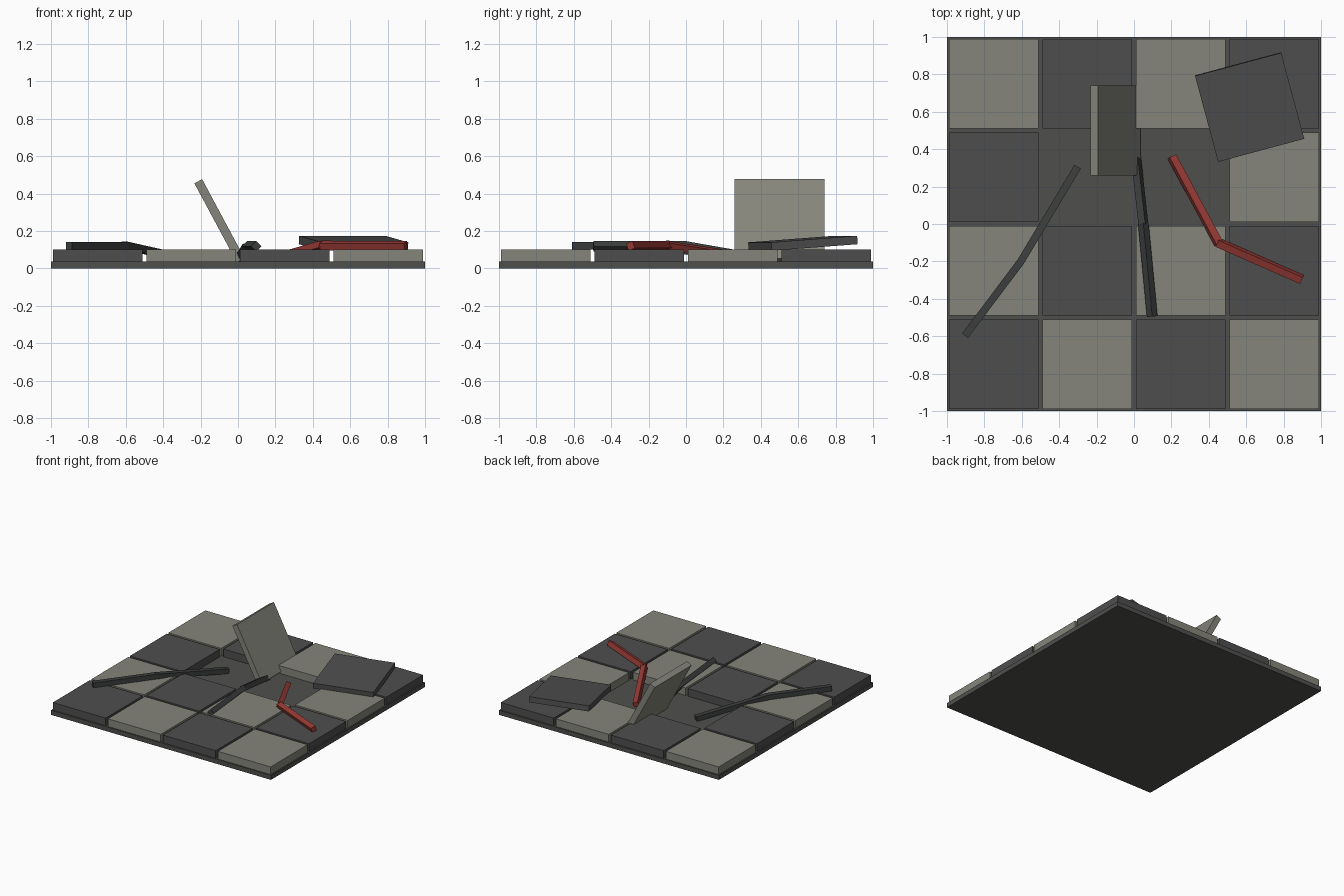
import bpy, math
from mathutils import Vector, Matrix

if "Cube" in bpy.data.objects:
    bpy.data.objects.remove(bpy.data.objects["Cube"])


def material(name, rgb):
    m = bpy.data.materials.new(name)
    m.diffuse_color = (*rgb, 1)
    m.use_nodes = True
    m.node_tree.nodes["Principled BSDF"].inputs["Base Color"].default_value = m.diffuse_color
    return m


BASE = material("grout_grey", (0.078, 0.078, 0.075))
DARK = material("dark_tile", (0.076, 0.076, 0.076))
LIGHT = material("light_tile", (0.235, 0.235, 0.2))
METAL = material("dark_metal", (0.045, 0.049, 0.047))
RED = material("red", (0.31, 0.042, 0.034))


def box(name, size, matrix, mat):
    bpy.ops.mesh.primitive_cube_add(size=1)
    o = bpy.context.object
    o.name = name
    o.data.transform(Matrix.Diagonal((*size, 1)))
    o.matrix_world = matrix
    o.data.materials.append(mat)
    return o


def rot(deg, axis):
    return Matrix.Rotation(math.radians(deg), 4, axis)


# Floor slab
box("floor_slab", (2, 2, 0.037), Matrix.Translation((0, 0, 0.0185)), BASE)

# Checkered tiles, with two missing (rows run front to back)
for row, pattern in enumerate(("DLDL", "LDLD", "D  L", "LDLD")):
    for col, kind in enumerate(pattern):
        if kind != " ":
            pos = (-0.75 + 0.5 * col, -0.75 + 0.5 * row, 0.0685)
            box("floor_tile", (0.48, 0.48, 0.063), Matrix.Translation(pos),
                LIGHT if kind == "L" else DARK)

# Pried-up light tile and loose dark tile
box("raised_tile", (0.047, 0.48, 0.48),
    Matrix.Translation((-0.099, 0.5, 0.254)) @ rot(-28.2, 'Y'), LIGHT)
box("loose_tile", (0.477, 0.477, 0.045),
    Matrix.Translation((0.618, 0.625, 0.134)) @ rot(15, 'Z') @ rot(4.2, 'X'), DARK)


# Bent square bars running out of the hole
def bar(name, points, rolls, mat):
    for a, b, roll in zip(points, points[1:], rolls):
        a, b = Vector(a), Vector(b)
        d = (b - a).normalized()
        side = d.cross(Vector((0, 0, 1))).normalized()
        up = side.cross(d)
        frame = Matrix((side, d, up)).transposed().to_4x4()
        box(name, (0.04, (b - a).length + 0.01, 0.04),
            Matrix.Translation((a + b) / 2) @ frame @ rot(roll, 'Y'), mat)


bar("left_bar", [(-0.305, 0.3, 0.055), (-0.605, -0.2, 0.122), (-0.9, -0.593, 0.122)],
    (0, 0), METAL)
bar("middle_bar", [(0.01, 0.36, 0.055), (0.05, 0.0, 0.118), (0.097, -0.49, 0.118)],
    (25, 45), METAL)
bar("red_bar", [(0.205, 0.355, 0.052), (0.45, -0.1, 0.122), (0.893, -0.295, 0.12)],
    (-20, 20), RED)
